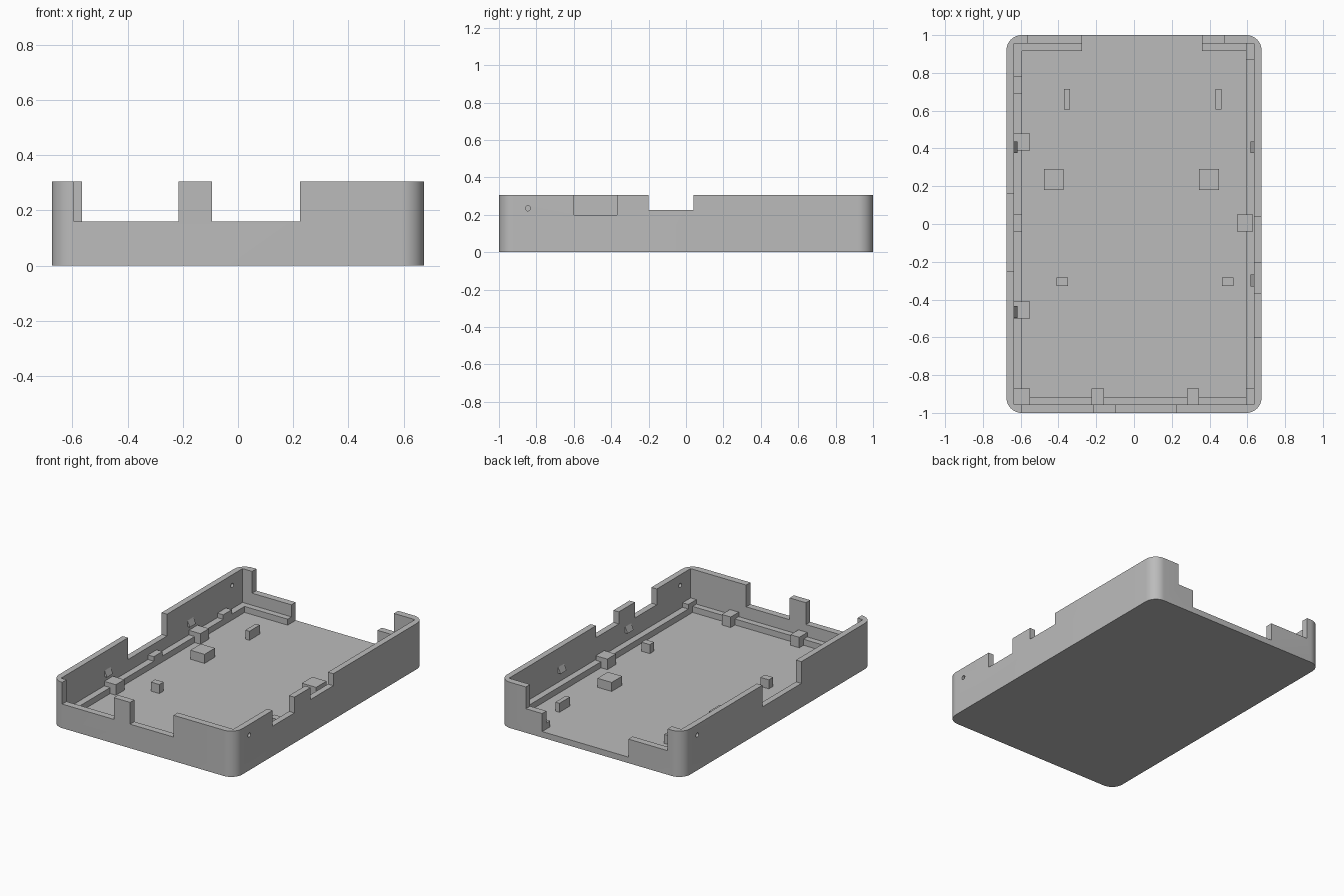
import bpy
import bmesh
from math import cos, sin, pi, radians

old = bpy.data.objects.get("Cube")
if old:
    bpy.data.objects.remove(old, do_unlink=True)

grey = bpy.data.materials.new("light grey plastic")
grey.use_nodes = True
COLOUR = (0.5, 0.5, 0.5, 1)
grey.diffuse_color = COLOUR
grey.node_tree.nodes["Principled BSDF"].inputs["Base Color"].default_value = COLOUR

HX, HY, TOP = 0.675, 1.0, 0.305      # outer half sizes and height
IX, IY, FLOOR = 0.635, 0.955, 0.04   # cavity half sizes and floor level
SILL, LEDGE, PEG = 0.16, 0.08, 0.11  # cut level, ledge top, peg top
R = 0.08                             # corner radius


def finish(name, bm):
    bmesh.ops.recalc_face_normals(bm, faces=bm.faces)
    mesh = bpy.data.meshes.new(name)
    bm.to_mesh(mesh)
    bm.free()
    mesh.materials.append(grey)
    ob = bpy.data.objects.new(name, mesh)
    bpy.context.collection.objects.link(ob)
    return ob


def prism(name, points, offset):
    """Extrude a flat outline along an offset."""
    bm = bmesh.new()
    face = bm.faces.new([bm.verts.new(p) for p in points])
    made = bmesh.ops.extrude_face_region(bm, geom=[face])["geom"]
    verts = [v for v in made if isinstance(v, bmesh.types.BMVert)]
    bmesh.ops.translate(bm, verts=verts, vec=offset)
    return finish(name, bm)


def box(name, x0, x1, y0, y1, z0, z1):
    outline = [(x0, y0, z0), (x1, y0, z0), (x1, y1, z0), (x0, y1, z0)]
    return prism(name, outline, (0, 0, z1 - z0))


def cut(target, cutter):
    cutter.hide_render = True
    mod = target.modifiers.new("cut", "BOOLEAN")
    mod.operation = "DIFFERENCE"
    mod.solver = "EXACT"
    mod.object = cutter
    bpy.context.view_layer.objects.active = target
    bpy.ops.object.modifier_apply(modifier=mod.name)
    bpy.data.objects.remove(cutter, do_unlink=True)


# Case shell: rounded block with a square-cornered cavity
outline = []
for quarter, (sx, sy) in enumerate([(1, 1), (-1, 1), (-1, -1), (1, -1)]):
    for step in range(13):
        a = (quarter + step / 12) * pi / 2
        outline.append((sx * (HX - R) + R * cos(a), sy * (HY - R) + R * sin(a), 0))
shell = prism("case_shell", outline, (0, 0, TOP))
cut(shell, box("cavity", -IX, IX, -IY, IY, FLOOR, 1))

# Port openings in the front, back and side walls
for x0, x1 in [(-0.595, -0.215), (-0.095, 0.225)]:
    cut(shell, box("front_port", x0, x1, -1.2, -0.94, SILL, 1))
cut(shell, box("back_port", -0.565, 0.48, 0.94, 1.2, SILL, 1))
cut(shell, box("back_slot", -0.275, 0.36, 0.94, 1.2, FLOOR, 1))
cut(shell, box("right_port", -1, -0.62, -0.25, 0.16, SILL, 1))
cut(shell, box("left_port_front", 0.62, 1, -0.6, -0.37, 0.2, 1))
cut(shell, box("left_port_middle", 0.62, 1, -0.2, 0.04, 0.225, 1))

# Screw holes through the side walls
for side in (1, -1):
    circle = [(side * 0.6, -side * 0.845 + 0.014 * cos(i * pi / 8),
               0.235 + 0.014 * sin(i * pi / 8)) for i in range(16)]
    cut(shell, prism("screw_hole", circle, (side * 0.2, 0, 0)))

bpy.ops.object.select_all(action="DESELECT")
shell.select_set(True)
bpy.context.view_layer.objects.active = shell
bpy.ops.object.shade_smooth_by_angle(angle=radians(30))

# Board ledge around the inside, open at the back slot
LX, LY = 0.592, 0.915
box("ledge_right", -IX, -LX, -IY, IY, FLOOR, LEDGE)
box("ledge_left", LX, IX, -IY, IY, FLOOR, LEDGE)
box("ledge_front", -LX, LX, -IY, -LY, FLOOR, LEDGE)
box("ledge_back_right", -LX, -0.275, LY, IY, FLOOR, LEDGE)
box("ledge_back_left", 0.36, LX, LY, IY, FLOOR, LEDGE)

# Raised locators on the ledge
for y0, y1 in [(0.69, 0.78), (-0.04, 0.05)]:
    box("locator_right", -IX, -LX, y0, y1, LEDGE, PEG)
for y0, y1 in [(-IY, -0.87), (0.87, IY)]:
    box("locator_left", LX, IX, y0, y1, LEDGE, PEG)

# Support blocks against the walls
for y0, y1 in [(0.39, 0.48), (-0.5, -0.41), (-IY, -0.87)]:
    box("support_right", -IX, -0.55, y0, y1, FLOOR, PEG)
box("support_left", 0.545, 0.63, -0.04, 0.05, FLOOR, PEG)
for x0, x1 in [(-0.225, -0.16), (0.28, 0.345)]:
    box("support_front", x0, x1, -IY, -0.87, FLOOR, PEG)

# Standing blocks on the floor
for x, y, w, d in [(-0.355, 0.66, 0.03, 0.11), (0.447, 0.66, 0.03, 0.11),
                   (-0.425, 0.235, 0.105, 0.11), (0.397, 0.235, 0.105, 0.11),
                   (-0.38, -0.307, 0.062, 0.045), (0.497, -0.307, 0.062, 0.045)]:
    box("floor_block", x - w / 2, x + w / 2, y - d / 2, y + d / 2, FLOOR, 0.1)

# Snap wedges on the side walls
for side, y in [(-1, 0.375), (-1, -0.497), (1, 0.375), (1, -0.33)]:
    wall, tip = side * IX, side * 0.617
    prism("snap_wedge", [(wall, y, 0.14), (tip, y, 0.14), (wall, y, 0.18)], (0, 0.063, 0))
